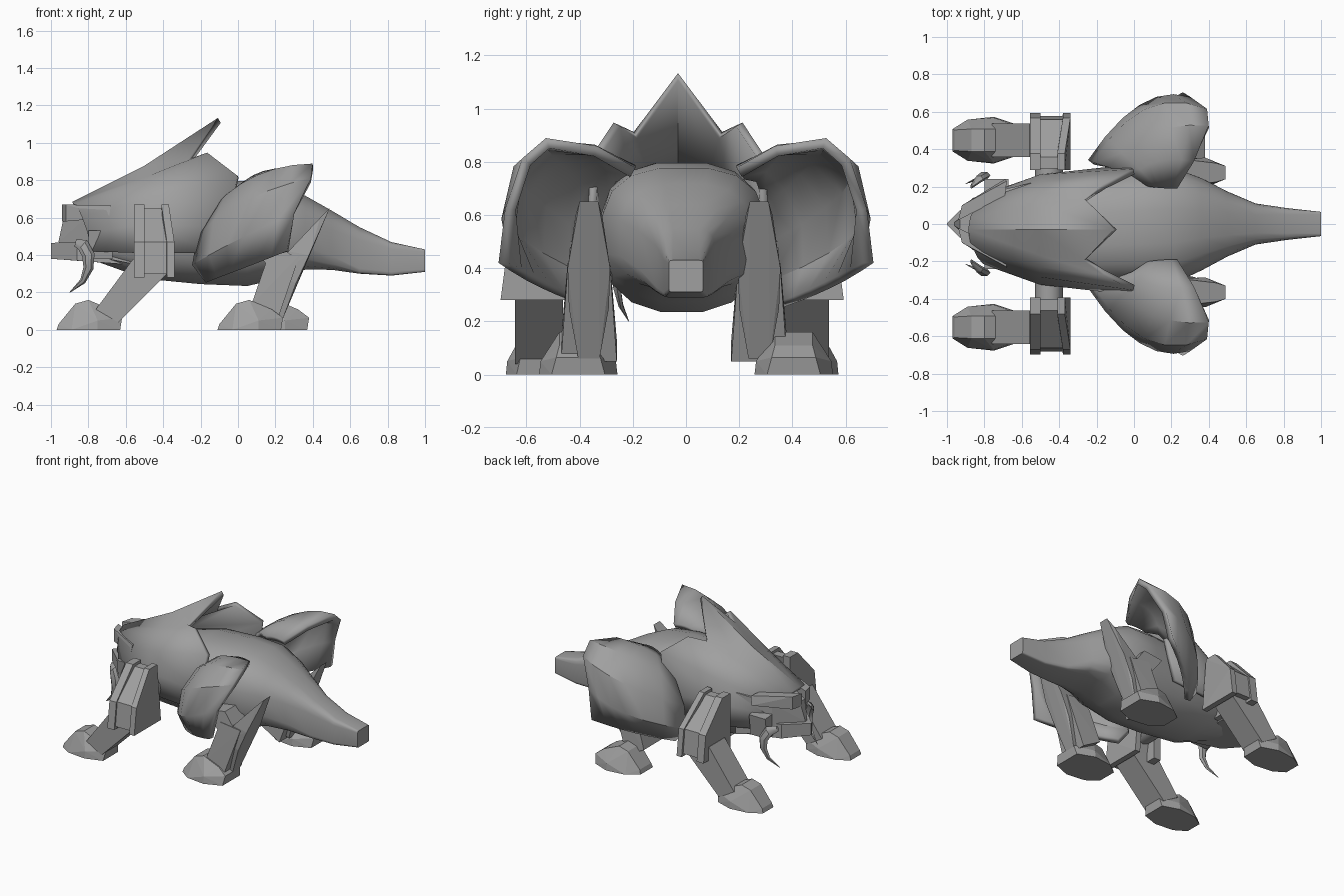
import bpy, bmesh, math
from mathutils import Vector

cube = bpy.data.objects.get("Cube")
if cube:
    bpy.data.objects.remove(cube, do_unlink=True)

grey = bpy.data.materials.new("plain_grey")
grey.use_nodes = True
grey.diffuse_color = (0.35, 0.35, 0.35, 1)
grey.node_tree.nodes["Principled BSDF"].inputs["Base Color"].default_value = (0.35, 0.35, 0.35, 1)

ARMOUR_MID, LIMB_MID, LEG_MID = -0.03, -0.052, -0.045    # centre lines


def finish(name, bm, smooth=False, thick=0):
    bmesh.ops.remove_doubles(bm, verts=bm.verts, dist=0.0005)
    bmesh.ops.recalc_face_normals(bm, faces=bm.faces)
    mesh = bpy.data.meshes.new(name)
    bm.to_mesh(mesh)
    bm.free()
    mesh.materials.append(grey)
    ob = bpy.data.objects.new(name, mesh)
    bpy.context.collection.objects.link(ob)
    if smooth:
        bpy.ops.object.select_all(action='DESELECT')
        ob.select_set(True)
        bpy.context.view_layer.objects.active = ob
        bpy.ops.object.shade_smooth_by_angle(angle=math.radians(35))
    if thick:
        mod = ob.modifiers.new("thickness", 'SOLIDIFY')
        mod.thickness = thick
        mod.offset = 0
    return ob


def hull(name, points):
    bm = bmesh.new()
    for p in points:
        bm.verts.new(p)
    res = bmesh.ops.convex_hull(bm, input=bm.verts)
    loose = set(res["geom_interior"]) | set(res["geom_unused"])
    bmesh.ops.delete(bm, geom=[v for v in loose if isinstance(v, bmesh.types.BMVert)], context='VERTS')
    bmesh.ops.dissolve_limit(bm, angle_limit=0.02, verts=bm.verts, edges=bm.edges)
    return finish(name, bm)


def loft(name, rows, closed=False, thick=0):
    bm = bmesh.new()
    grid = [[bm.verts.new(p) for p in row] for row in rows]
    n = len(rows[0])
    for a, b in zip(grid, grid[1:]):
        for i in range(n if closed else n - 1):
            j = (i + 1) % n
            bm.faces.new((a[i], a[j], b[j], b[i]))
    if closed:
        bm.faces.new(grid[0])
        bm.faces.new(grid[-1])
    return finish(name, bm, True, thick)


def mirrored(points):
    return [(x, s * y, z) for x, y, z in points for s in (1, -1)]


def signed_power(value, power):
    return math.copysign(abs(value) ** power, value)


# Body and tail: rounded rings, with a flat underside that squares off toward the tail tip
stations = [(-0.8, .15, .38, .6), (-.5, .26, .27, .72), (-.2, .29, .24, .8), (.05, .31, .23, .8),
            (.22, .31, .27, .78), (.36, .25, .32, .72), (.5, .175, .32, .64),
            (.65, .11, .3, .55), (.82, .085, .29, .47), (1, .065, .31, .43)]
rings = []
for x, half, low, high in stations:
    upper = 0.75 - 0.6 * max(0, x - 0.4) / 0.6
    lower = 0.85 - 0.7 * min(1, max(0, x - 0.2) / 0.45)
    shift = LEG_MID * max(0, 1 - max(0, x + 0.2) / 0.6) * 0.6
    ring = []
    for k in range(16):
        a = math.tau * (k + 0.5) / 16
        c, s = math.cos(a), math.sin(a)
        power = upper if s > 0 else lower
        ring.append((x, shift + half * signed_power(c, power),
                     (low + high) / 2 + (high - low) / 2 * signed_power(s, power)))
    rings.append(ring)
loft("body_and_tail", rings, closed=True)

# Back armour: ridged plate ending in one long spike and two side spikes
half_rows = [
    [(-.88, 0, .67), (-.87, .06, .66), (-.85, .1, .64), (-.83, .14, .6), (-.8, .17, .52), (-.78, .18, .42)],
    [(-.5, 0, .86), (-.5, .13, .8), (-.5, .19, .76), (-.5, .24, .69), (-.5, .28, .56), (-.5, .28, .41)],
    [(-.1, 0, 1.12), (-.26, .16, .9), (-.16, .23, .94), (0, .31, .82), (-.05, .33, .55), (-.1, .32, .41)]]
rows = []
for r in half_rows:
    left = [(x, ARMOUR_MID + y, z) for x, y, z in r]
    right = [(x, ARMOUR_MID - y, z) for x, y, z in r[1:]]
    rows.append(left[::-1] + right)
loft("back_armour", rows, thick=0.03)

# Head
hull("head", mirrored([(-.96, .01, .47), (-.93, .03, .61), (-.8, .16, .4), (-.8, .16, .61),
                       (-.55, .22, .35), (-.55, .22, .65)]))
hull("jaw", mirrored([(-1, .005, .38), (-1, .005, .465), (-.86, .14, .37),
                      (-.86, .14, .47), (-.6, .18, .35), (-.6, .18, .46)]))


def foot(name, x, y, wide):
    plan = [(0, .06, 0), (.08, .11, 0), (.22, .125, 0), (.34, .085, 0), (.01, .055, .03),
            (.1, .06, .14), (.17, .06, .16), (.29, .06, .11), (.35, .07, .065), (.22, .12, .05)]
    hull(name, [(x + f, y + s * w * wide, z) for f, w, z in plan for s in (1, -1)])


def bar(name, ends, y, w0, w1):
    """Tapered beam from two pairs of x, z corners."""
    hull(name, [(x, y + s * w, z) for pair, w in zip(ends, (w0, w1))
                for x, z in pair for s in (1, -1)])


for side, label in ((1, "left"), (-1, "right")):
    def limb(x, y, z):
        return (x, LIMB_MID + side * y, z)

    # Brow, cheek and tusk
    hull(label + "_brow", [(x, side * y, z) for x, y, z in (
        (-.94, .02, .58), (-.94, .02, .67), (-.92, .1, .58), (-.92, .1, .67), (-.69, .15, .6),
        (-.69, .15, .665), (-.69, .24, .6), (-.68, .23, .665))])
    hull(label + "_cheek", [(x, side * y, z) for x in (-.8, -.67) for y, z in
                            ((.12, .38), (.22, .38), (.24, .53), (.12, .54))])
    path = [(-.87, .2, .465, .02), (-.83, .24, .455, .034), (-.8, .26, .4, .034),
            (-.8, .26, .33, .027), (-.83, .245, .26, .016), (-.9, .215, .2, .002)]
    tusk = []
    for i, (x, y, z, r) in enumerate(path):
        prev, nxt = path[max(i - 1, 0)], path[min(i + 1, len(path) - 1)]
        along = Vector((nxt[0] - prev[0], 0, nxt[2] - prev[2])).normalized()
        across = Vector((along.z, 0, -along.x))
        centre = Vector((x, side * y, z))
        tusk.append([centre + r * (math.cos(a) * across + math.sin(a) * Vector((0, .6, 0)))
                     for a in (math.tau * k / 6 for k in range(6))])
    loft(label + "_tusk", tusk, closed=True)

    # Front limb: shoulder axle, ribbed guard, forearm and foot
    bm = bmesh.new()
    bmesh.ops.create_cone(bm, cap_ends=True, segments=12, radius1=.075, radius2=.075, depth=.25)
    for v in bm.verts:
        v.co = limb(-.455 + v.co.x, .32 + v.co.z, .47 + v.co.y)
    finish(label + "_shoulder", bm, smooth=True)
    section = ((.42, .3), (.35, .65), (.41, .65), (.61, .47), (.63, .3))
    hull(label + "_guard", [limb(x, y, z) for x in (-.51, -.38) for y, z in section])
    ribs = ((.34, .28), (.34, .67), (.43, .67), (.62, .47), (.645, .28))
    for rib, x0, x1, spread in (("front", -.555, -.5, 0), ("rear", -.41, -.37, .03)):
        hull(label + "_" + rib + "_rib", [limb(x + spread * (z < .6), y, z)
                                          for x in (x0, x1) for y, z in ribs])
    wrist_y = LIMB_MID + side * .5
    bar(label + "_forearm", (((-.56, .38), (-.38, .3)), ((-.76, .11), (-.64, .04))), wrist_y, .09, .09)
    foot(label + "_front_foot", -.97, wrist_y, 1)

    # Hind limb: thigh, shin, pointed heel blade and foot
    leg_y = LEG_MID + side * .32
    bar(label + "_thigh", (((.05, .48), (.2, .5)), ((.16, .34), (.3, .37))), leg_y, .07, .08)
    bar(label + "_shin", (((.17, .42), (.33, .4)), ((.07, .13), (.21, .05))), leg_y, .08, .105)
    hull(label + "_heel_blade", [(x, leg_y + s * w, z) for s in (1, -1) for x, w, z in (
        (.49, .035, .65), (.44, .05, .6), (.27, .07, .42), (.38, .08, .4), (.2, .07, .3),
        (.31, .075, .25), (.24, .04, .06), (.14, .04, .12))])
    foot(label + "_hind_foot", .03 if side > 0 else -.11, side * .405, 1.18)

    # Haunch shell: curved leaf, open toward the tail
    front = [(-.16, .35, .26), (-.23, .33, .35), (-.2, .32, .5), (-.12, .3, .64), (0, .26, .74), (.08, .21, .75)]
    middle = [(.03, .53, .335), (.04, .62, .5), (.07, .6, .69), (.11, .48, .81), (.14, .34, .83), (.15, .2, .77)]
    rear = [(.265, .685, .42), (.3, .66, .62), (.39, .6, .8), (.4, .52, .87), (.32, .34, .84), (.23, .2, .76)]
    rows = []
    for k in range(7):
        t = k / 6
        row = []
        for f, m, r in zip(front, middle, rear):
            f, m, r = Vector(f), Vector(m), Vector(r)
            p = f * (1 - t) * (1 - 2 * t) + m * 4 * t * (1 - t) + r * t * (2 * t - 1)
            row.append((p.x, side * p.y, p.z))
        rows.append(row)
    loft(label + "_haunch_shell", rows, thick=0.04)
